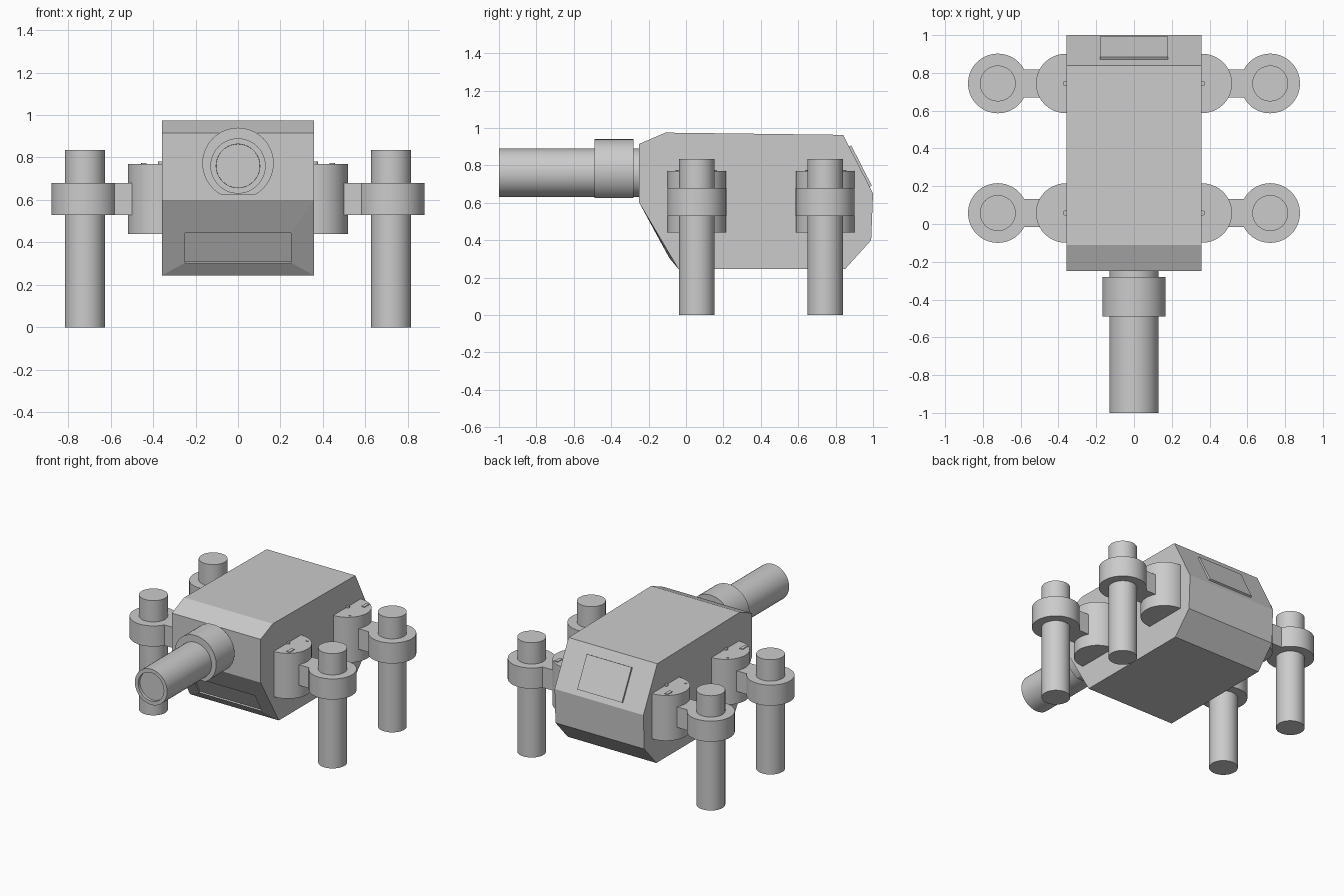
import bpy, bmesh, math
from mathutils import Matrix, Vector

if "Cube" in bpy.data.objects:
    bpy.data.objects.remove(bpy.data.objects["Cube"])

grey = bpy.data.materials.new("plain_grey")
grey.diffuse_color = (0.6, 0.6, 0.6, 1)
grey.use_nodes = True
grey.node_tree.nodes["Principled BSDF"].inputs["Base Color"].default_value = grey.diffuse_color


def finish(name, bm, smooth=False):
    bmesh.ops.recalc_face_normals(bm, faces=bm.faces)
    me = bpy.data.meshes.new(name)
    bm.to_mesh(me)
    bm.free()
    me.materials.append(grey)
    ob = bpy.data.objects.new(name, me)
    bpy.context.collection.objects.link(ob)
    if smooth:
        bpy.ops.object.select_all(action='DESELECT')
        ob.select_set(True)
        bpy.context.view_layer.objects.active = ob
        bpy.ops.object.shade_smooth_by_angle(angle=math.radians(30))
    return ob


def prism_bm(profile, half):
    """Side profile (y, z) extruded symmetrically along x."""
    bm = bmesh.new()
    rings = [[bm.verts.new((x, y, z)) for y, z in profile] for x in (-half, half)]
    bm.faces.new(rings[0])
    bm.faces.new(rings[1][::-1])
    n = len(profile)
    for i in range(n):
        j = (i + 1) % n
        bm.faces.new((rings[0][i], rings[0][j], rings[1][j], rings[1][i]))
    bmesh.ops.recalc_face_normals(bm, faces=bm.faces)
    return bm


def cylinder_bm(r, depth, loc, rot=None, segs=40):
    bm = bmesh.new()
    m = Matrix.Translation(loc) @ (rot or Matrix())
    bmesh.ops.create_cone(bm, cap_ends=True, segments=segs, radius1=r,
                          radius2=r, depth=depth, matrix=m)
    return bm


def box(name, x0, x1, y0, y1, z0, z1):
    bm = bmesh.new()
    bmesh.ops.create_cube(bm, size=1)
    for v in bm.verts:
        v.co = Vector(((x0 + x1) / 2 + v.co.x * (x1 - x0),
                       (y0 + y1) / 2 + v.co.y * (y1 - y0),
                       (z0 + z1) / 2 + v.co.z * (z1 - z0)))
    return finish(name, bm)


# Armoured hull with a recessed panel in its sloping lower front
hull = prism_bm([(-0.25, 0.60), (-0.25, 0.915), (-0.11, 0.975), (0.84, 0.963),
                 (1.0, 0.65), (0.99, 0.40), (0.85, 0.245), (-0.04, 0.245)], 0.357)
slope = next(f for f in hull.faces if f.normal.y < -0.7 and f.normal.z < -0.3)
n = slope.normal.copy()
bmesh.ops.inset_region(hull, faces=[slope], thickness=0.08)
for v in slope.verts:
    low = v.co.z < 0.42
    z = 0.31 if low else 0.445
    y = -0.25 + (0.60 - z) * 0.21 / 0.355
    v.co = Vector((math.copysign(0.25, v.co.x), y, z)) + n * (0.012 if low else 0.004)
bmesh.ops.inset_region(hull, faces=[slope], thickness=0.0005, depth=-0.01)
finish("hull", hull)

# Raised hatch on the sloping rear
d, o = Vector((0.455, -0.89)), Vector((0.89, 0.455))
start = Vector((0.84, 0.963))
hatch = [start + d * t + o * h for t, h in
         ((0.07, -0.01), (0.07, 0.013), (0.312, 0.013), (0.312, -0.01))]
finish("rear_hatch", prism_bm([tuple(p) for p in hatch], 0.18))

# Gun barrel with a shallow bore
along_y = Matrix.Rotation(math.pi / 2, 4, 'X')
barrel = cylinder_bm(0.13, 0.80, (0, -0.60, 0.76), along_y)
muzzle = min(barrel.faces, key=lambda f: f.calc_center_median().y)
bmesh.ops.inset_region(barrel, faces=[muzzle], thickness=0.027)
bmesh.ops.inset_region(barrel, faces=[muzzle], thickness=0.0005, depth=-0.02)
finish("gun_barrel", barrel, True)

# Gun collar, flattened underneath
collar = cylinder_bm(0.168, 0.21, (0, -0.385, 0.772), along_y)
cut = bmesh.ops.bisect_plane(collar, geom=collar.verts[:] + collar.edges[:] + collar.faces[:],
                             plane_co=(0, 0, 0.625), plane_no=(0, 0, -1), clear_outer=True)
bmesh.ops.holes_fill(collar, edges=[e for e in collar.edges if e.is_boundary])
finish("gun_collar", collar, True)

# Four leg assemblies: hub, arm, ring and leg
for side, sx in (("right", 1), ("left", -1)):
    for end, cy, sy in (("front", 0.058, -1), ("rear", 0.744, 1)):
        tag = f"_{end}_{side}"
        finish("hub" + tag, cylinder_bm(0.157, 0.33, (sx * 0.362, cy, 0.605)), True)
        xs = sorted((sx * 0.45, sx * 0.62))
        box("arm" + tag, xs[0], xs[1], cy - 0.074, cy + 0.074, 0.53, 0.68)
        finish("ring" + tag, cylinder_bm(0.158, 0.15, (sx * 0.721, cy, 0.605)), True)
        finish("leg" + tag, cylinder_bm(0.095, 0.835, (sx * 0.721, cy, 0.4175)), True)
        # Small raised details on the hub top
        finish("hub_pin" + tag, cylinder_bm(0.014, 0.02, (sx * 0.362, cy, 0.77), segs=16), True)
        finish("hub_stud" + tag, cylinder_bm(0.008, 0.008,
               (sx * 0.448, cy - sy * 0.1, 0.77), segs=12), True)
        xs = sorted((sx * 0.43, sx * 0.455))
        ys = sorted((cy + sy * 0.06, cy + sy * 0.115))
        box("hub_tab" + tag, xs[0], xs[1], ys[0], ys[1], 0.765, 0.775)
